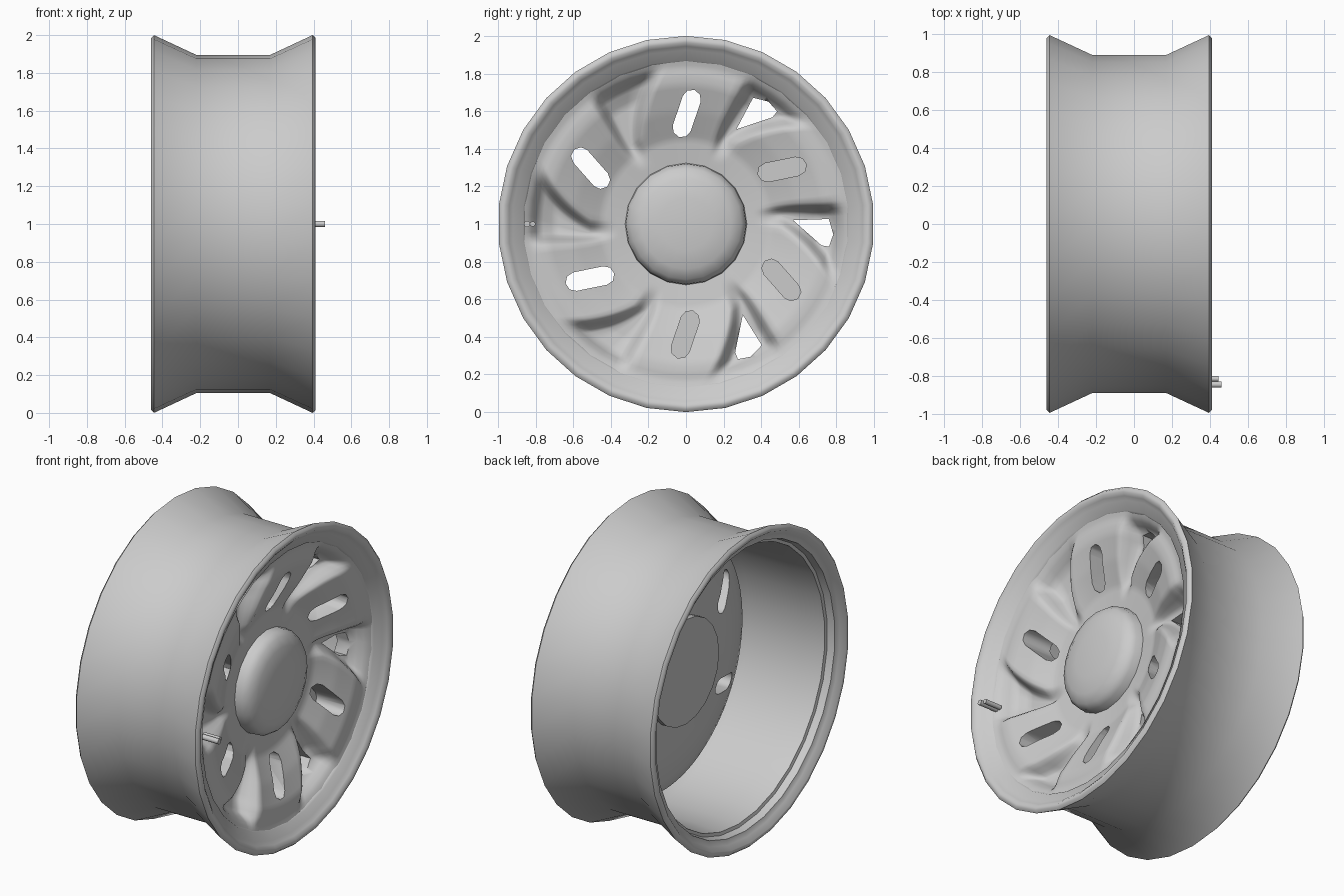
import bpy, bmesh, math

if "Cube" in bpy.data.objects:
    bpy.data.objects.remove(bpy.data.objects["Cube"])

def finish(bm, name, angle=35):
    bmesh.ops.remove_doubles(bm, verts=bm.verts, dist=1e-5)
    bmesh.ops.recalc_face_normals(bm, faces=bm.faces)
    me = bpy.data.meshes.new(name)
    bm.to_mesh(me)
    bm.free()
    ob = bpy.data.objects.new(name, me)
    bpy.context.collection.objects.link(ob)
    if angle:
        smooth(ob, angle)
    return ob

def smooth(ob, angle):
    bpy.ops.object.select_all(action='DESELECT')
    ob.select_set(True)
    bpy.context.view_layer.objects.active = ob
    bpy.ops.object.shade_smooth_by_angle(angle=math.radians(angle))

def polar(x, r, deg):
    # angle is clockwise from the top, seen from +x
    a = math.radians(deg)
    return (x, r * math.sin(a), 1 + r * math.cos(a))

def grid_surface(bm, rows, closed):
    n = len(rows[0])
    count = len(rows) if closed else len(rows) - 1
    for i in range(count):
        a, b = rows[i], rows[(i + 1) % len(rows)]
        for j in range(n):
            k = (j + 1) % n
            bm.faces.new((a[j], a[k], b[k], b[j]))

def lathe(name, profile, sides, closed=False, angle=35):
    bm = bmesh.new()
    rows = [[bm.verts.new(polar(x, r, 360 * j / sides)) for j in range(sides)]
            for x, r in profile]
    grid_surface(bm, rows, closed)
    bmesh.ops.dissolve_degenerate(bm, dist=1e-5, edges=bm.edges)
    return finish(bm, name, angle)

def lerp_table(t, table):
    for (a, u), (b, v) in zip(table, table[1:]):
        if t <= b:
            return u + (v - u) * max(0, (t - a) / (b - a))
    return table[-1][1]

def step(a, b, t):
    t = min(1, max(0, (t - a) / (b - a)))
    return t * t * (3 - 2 * t)

# Rim barrel with flared lips
lathe("rim_barrel", [
    (-.46, .965), (-.46, .985), (-.445, 1), (-.22, .895), (.17, .895),
    (.395, 1), (.41, .985), (.41, .965), (.395, .945), (.375, .925), (.355, .87),
    (.33, .855), (.16, .865), (-.22, .865), (-.37, .875), (-.375, .895), (-.42, .905),
    (-.43, .94)], 30, closed=True, angle=60)

# Hub with domed cap
lathe("hub_cap", [
    (0, 0), (0, .335), (.16, .335), (.19, .325), (.25, .32), (.285, .295),
    (.31, .24), (.325, .14), (.33, 0)], 20, angle=40)

# Spoke disc: six raised blades separated by tapered valleys
VALLEY = [(.30, .19), (.50, .19), (.70, .20), (.78, .24), (.83, .325), (.885, .355)]
BLADE = [(.30, .20), (.45, .22), (.60, .29), (.74, .34), (.79, .345), (.83, .34), (.885, .355)]
BACK = [(.30, .03), (.60, .08), (.80, .16), (.885, .24)]

def walls(r):
    # angles of blade edge, valley floor start and end, next blade edge
    left = 22 + 3 * step(.45, .8, r)
    right = max(left + 5, 25 + 20 * (r - .47) / .33)
    return [0, left - 4, left + 2, right - 2, right + 6, 60]

SPLITS = (8, 4, 3, 5, 8)

def columns(r):
    w = walls(r)
    sector = [w[s] + (w[s + 1] - w[s]) * i / n
              for s, n in enumerate(SPLITS) for i in range(n)]
    return [60 * k + a for k in range(6) for a in sector]

def front_x(r, deg):
    a, w = deg % 60, walls(r)
    valley = step(w[1], w[2], a) * (1 - step(w[3], w[4], a)) * step(.36, .5, r)
    lo, hi = lerp_table(r, VALLEY), lerp_table(r, BLADE)
    return hi + (lo - hi) * valley

bm = bmesh.new()
radii = [.30 + .585 * i / 28 for i in range(29)]
front = [[bm.verts.new(polar(front_x(r, a), r, a)) for a in columns(r)] for r in radii]
back = [[bm.verts.new(polar(lerp_table(r, BACK), min(r, .865), a)) for a in columns(r)]
        for r in reversed(radii[::4])]
grid_surface(bm, front + back, True)
disc = finish(bm, "spoke_disc", 0)

# Cutters for slots and windows
cut = bmesh.new()

def prism(points, x0, x1):
    lo = [cut.verts.new((x0, y, z)) for _, y, z in points]
    hi = [cut.verts.new((x1, y, z)) for _, y, z in points]
    cut.faces.new(lo)
    cut.faces.new(hi)
    for i in range(len(lo)):
        k = (i + 1) % len(lo)
        cut.faces.new((lo[i], lo[k], hi[k], hi[i]))

def slot_outline(k):
    p, q, w = (-.022, .51), (.03, .665), .05
    d = math.atan2(q[1] - p[1], q[0] - p[0])
    pts = []
    for c, start in ((q, -90), (p, 90)):
        for s in range(5):
            t = d + math.radians(start + 45 * s)
            y, z = c[0] + w * math.cos(t), c[1] + w * math.sin(t)
            pts.append(polar(0, math.hypot(y, z), math.degrees(math.atan2(y, z)) + 60 * k))
    return pts

for k in range(6):
    prism(slot_outline(k), -.2 if k in (0, 4, 5) else .13, .6)
    if k < 3:
        prism([polar(0, r, a + 60 * k) for r, a in
               ((.57, 28), (.76, 28), (.785, 34), (.77, 39), (.73, 39))], -.2, .6)
cutter = finish(cut, "opening_cutter", 0)
cutter.hide_render = True

mod = disc.modifiers.new("openings", 'BOOLEAN')
mod.operation = 'DIFFERENCE'
mod.object = cutter
mod.solver = 'EXACT'
bpy.context.view_layer.objects.active = disc
bpy.ops.object.modifier_apply(modifier=mod.name)
bpy.data.objects.remove(cutter, do_unlink=True)
smooth(disc, 55)

# Valve stem and its clip
def rod(name, y, radius, x0, x1):
    bpy.ops.mesh.primitive_cylinder_add(vertices=10, radius=radius, depth=x1 - x0,
        location=((x0 + x1) / 2, y, 1), rotation=(0, math.pi / 2, 0))
    ob = bpy.context.object
    ob.name = name
    smooth(ob, 40)

rod("valve_stem", -.845, .017, .33, .46)
rod("valve_clip", -.815, .015, .33, .445)
